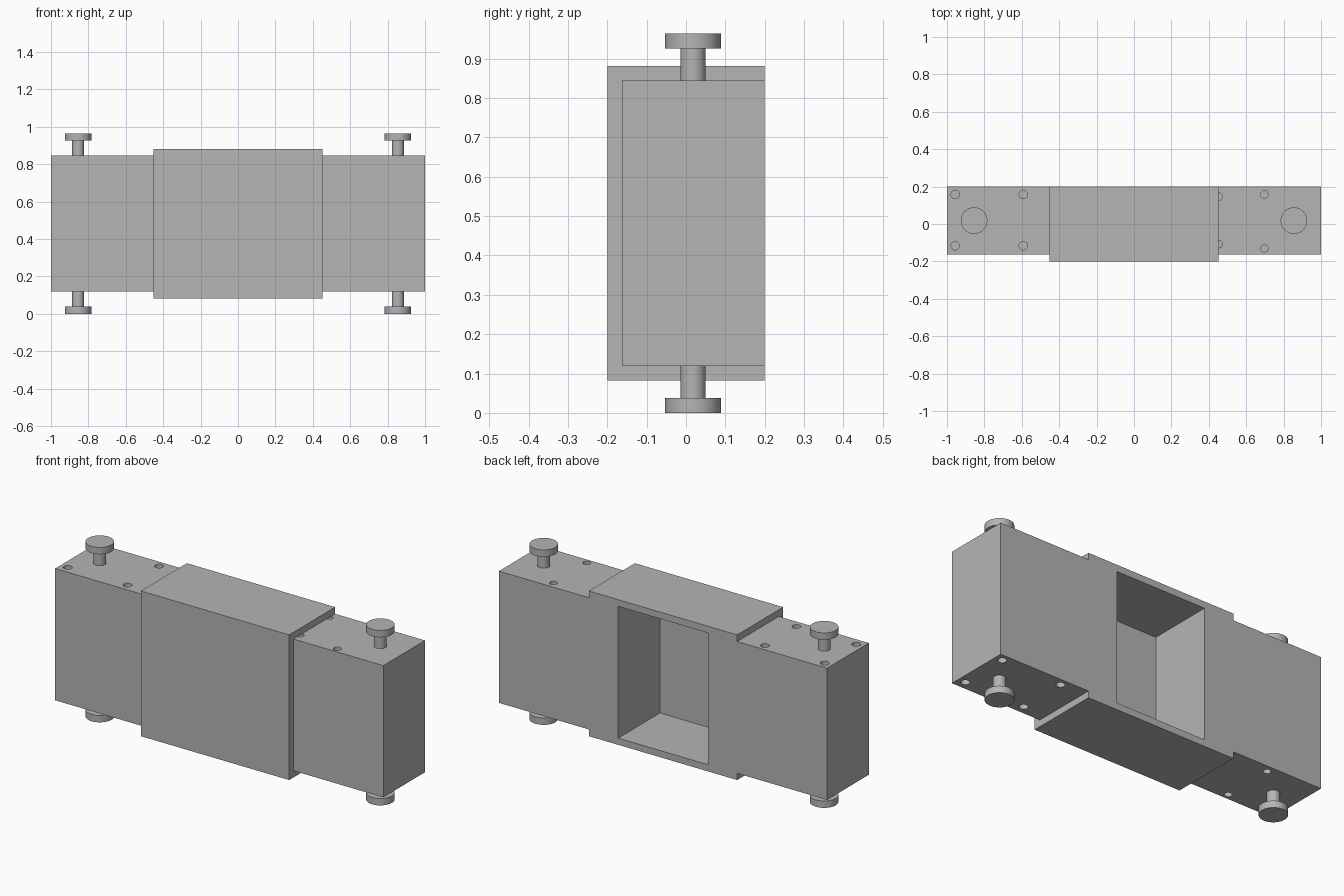
import bpy, bmesh
from mathutils import Matrix

cube = bpy.data.objects.get("Cube")
if cube:
    bpy.data.objects.remove(cube, do_unlink=True)

# One plain grey material
grey = bpy.data.materials.new("plain grey")
grey.use_nodes = True
colour = (0.46, 0.46, 0.46, 1)
grey.diffuse_color = colour
grey.node_tree.nodes["Principled BSDF"].inputs["Base Color"].default_value = colour

# Shared dimensions
BACK, FRONT, WALL = 0.2, -0.2, 0.037
LOW, HIGH = 0.082, 0.882
MID_Y, MID_Z = 0.018, 0.482
BLOCK_LOW, BLOCK_HIGH = LOW + WALL, HIGH - WALL


def make(name, bm):
    bmesh.ops.recalc_face_normals(bm, faces=bm.faces)
    mesh = bpy.data.meshes.new(name)
    bm.to_mesh(mesh)
    bm.free()
    mesh.materials.append(grey)
    obj = bpy.data.objects.new(name, mesh)
    bpy.context.collection.objects.link(obj)
    return obj


def smooth(obj):
    bpy.ops.object.select_all(action="DESELECT")
    obj.select_set(True)
    bpy.context.view_layer.objects.active = obj
    bpy.ops.object.shade_smooth_by_angle()


def add_cylinder(bm, x, y, z0, z1, r, sides=48):
    bmesh.ops.create_cone(bm, cap_ends=True, segments=sides, radius1=r, radius2=r,
                          depth=z1 - z0, matrix=Matrix.Translation((x, y, (z0 + z1) / 2)))


# Sleeve: C-shaped channel open at the back, extruded along x
def sleeve():
    profile = [(BACK, LOW), (FRONT, LOW), (FRONT, HIGH), (BACK, HIGH),
               (BACK, BLOCK_HIGH), (FRONT + WALL, BLOCK_HIGH),
               (FRONT + WALL, BLOCK_LOW), (BACK, BLOCK_LOW)]
    bm = bmesh.new()
    face = bm.faces.new([bm.verts.new((-0.452, y, z)) for y, z in profile])
    grown = bmesh.ops.extrude_face_region(bm, geom=[face])["geom"]
    bmesh.ops.translate(bm, vec=(0.904, 0, 0),
                        verts=[v for v in grown if isinstance(v, bmesh.types.BMVert)])
    make("sleeve", bm)


# Blind screw holes: wide pattern around the knob, narrow pattern on the other face
WIDE = [(x, y, 0.0225) for x in (0.956, 0.592) for y in (0.158, -0.116)]
NARROW = [(0.697, 0.158, 0.02), (0.697, -0.131, 0.02),
          (0.453, 0.147, 0.02), (0.453, -0.107, 0.02)]


def end_block(name, side, top_holes, bottom_holes):
    bm = bmesh.new()
    bmesh.ops.create_cube(bm, size=1)
    inner, outer = 0.273, 1.0
    depth, height = BACK - FRONT - WALL, BLOCK_HIGH - BLOCK_LOW
    bmesh.ops.scale(bm, vec=(outer - inner, depth, height), verts=bm.verts)
    bmesh.ops.translate(bm, vec=(side * (inner + outer) / 2, BACK - depth / 2, MID_Z),
                        verts=bm.verts)
    block = make(name, bm)

    cut = bmesh.new()
    for holes, z in ((top_holes, BLOCK_HIGH), (bottom_holes, BLOCK_LOW)):
        for x, y, r in holes:
            add_cylinder(cut, side * x, y, z - 0.1, z + 0.1, r, 24)
    cutter = make("hole_cutter", cut)
    cutter.hide_render = True
    mod = block.modifiers.new("holes", "BOOLEAN")
    mod.operation, mod.solver, mod.object = "DIFFERENCE", "EXACT", cutter
    bpy.context.view_layer.objects.active = block
    bpy.ops.object.modifier_apply(modifier=mod.name)
    bpy.data.objects.remove(cutter, do_unlink=True)
    smooth(block)


# Knob: thin shaft with a wide flat head, above or below a block
def knob(name, x, up):
    bm = bmesh.new()
    shaft, head = sorted((0.36, 0.444)), (0.444, 0.482)
    for (a, b), r in ((shaft, 0.032), (head, 0.071)):
        z0, z1 = sorted((MID_Z + up * a, MID_Z + up * b))
        add_cylinder(bm, x, MID_Y, z0, z1, r)
    smooth(make(name, bm))


sleeve()
end_block("right_block", -1, WIDE, NARROW)
end_block("left_block", 1, NARROW, WIDE)
for side, label in ((-1, "right"), (1, "left")):
    knob(label + "_top_knob", side * 0.855, 1)
    knob(label + "_bottom_knob", side * 0.855, -1)
